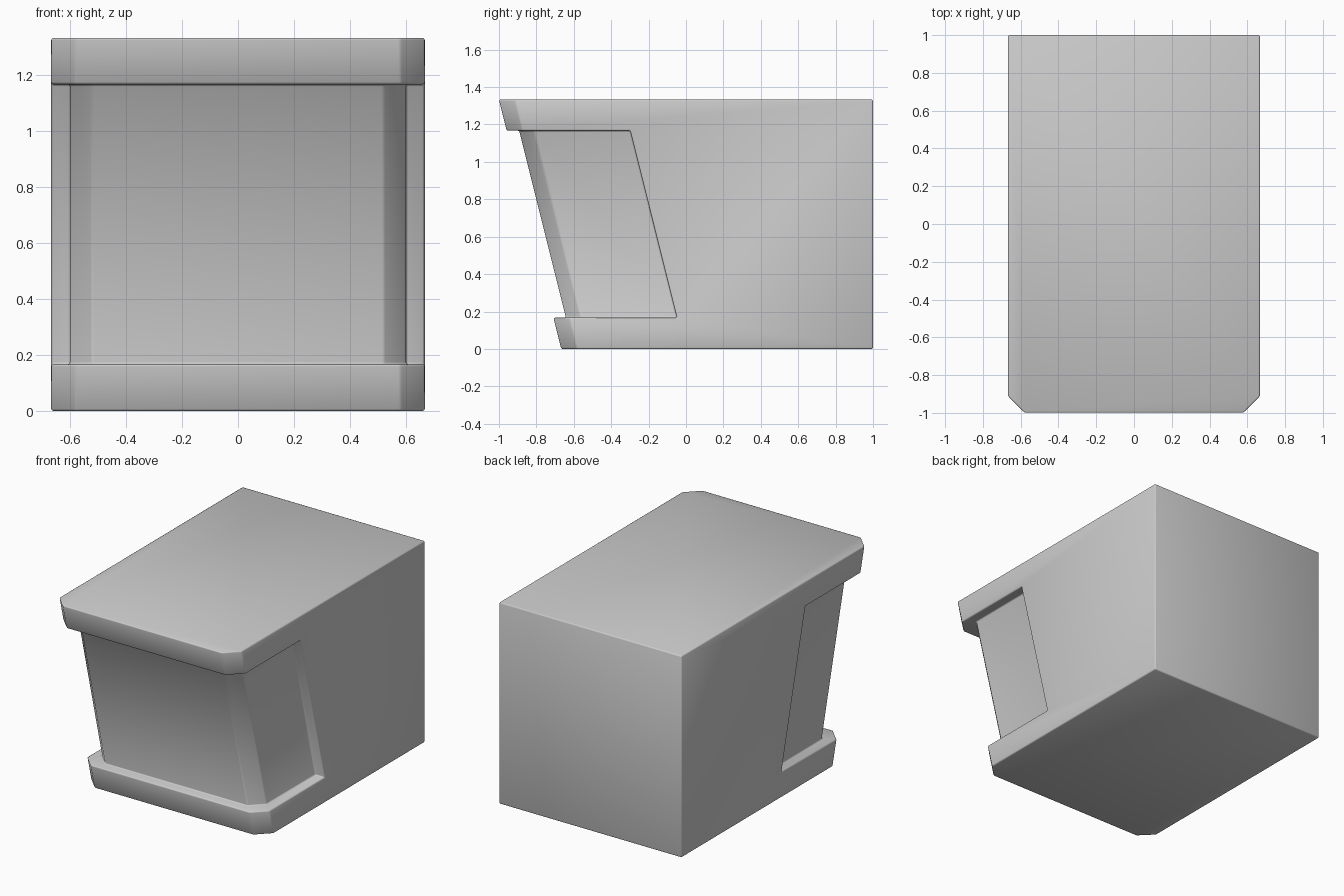
import bpy, bmesh

if "Cube" in bpy.data.objects:
    bpy.data.objects.remove(bpy.data.objects["Cube"])

W, H = 0.667, 1.333          # half width, height
LOW, HIGH = 0.167, 1.167     # bottom and top of the recess


def ring(z, inner):
    """Horizontal outline at height z; the front leans out with height."""
    f = -0.667 - 0.25 * z
    back = f + 0.66
    if inner:
        half = [(W, 1), (W, back), (0.6, back), (0.6, f + 0.147), (0.52, f + 0.067)]
    else:
        half = [(W, 1), (W, back), (W, back), (W, f + 0.087), (0.58, f)]
    pts = half + [(-x, y) for x, y in reversed(half)]
    return [bm.verts.new((x, y, z)) for x, y in pts]


# Stack of outlines: bottom lip, recessed front band, top lip
bm = bmesh.new()
rings = [ring(0, False), ring(LOW, False), ring(LOW, True),
         ring(HIGH, True), ring(HIGH, False), ring(H, False)]
for a, b in zip(rings, rings[1:]):
    n = len(a)
    for i in range(n):
        j = (i + 1) % n
        bm.faces.new((a[i], a[j], b[j], b[i]))
bm.faces.new(rings[0])
bm.faces.new(rings[-1])
bmesh.ops.remove_doubles(bm, verts=bm.verts, dist=0.0005)
bmesh.ops.dissolve_limit(bm, angle_limit=0.01, verts=bm.verts, edges=bm.edges)
bmesh.ops.recalc_face_normals(bm, faces=bm.faces)

mesh = bpy.data.meshes.new("box_housing")
bm.to_mesh(mesh)
bm.free()
body = bpy.data.objects.new("box_housing", mesh)
bpy.context.collection.objects.link(body)

# Small rounded edges with soft shading
bev = body.modifiers.new("soft_edges", "BEVEL")
bev.width = 0.008
bev.segments = 2
bev.limit_method = 'ANGLE'
bev.angle_limit = 0.5
for p in mesh.polygons:
    p.use_smooth = True
